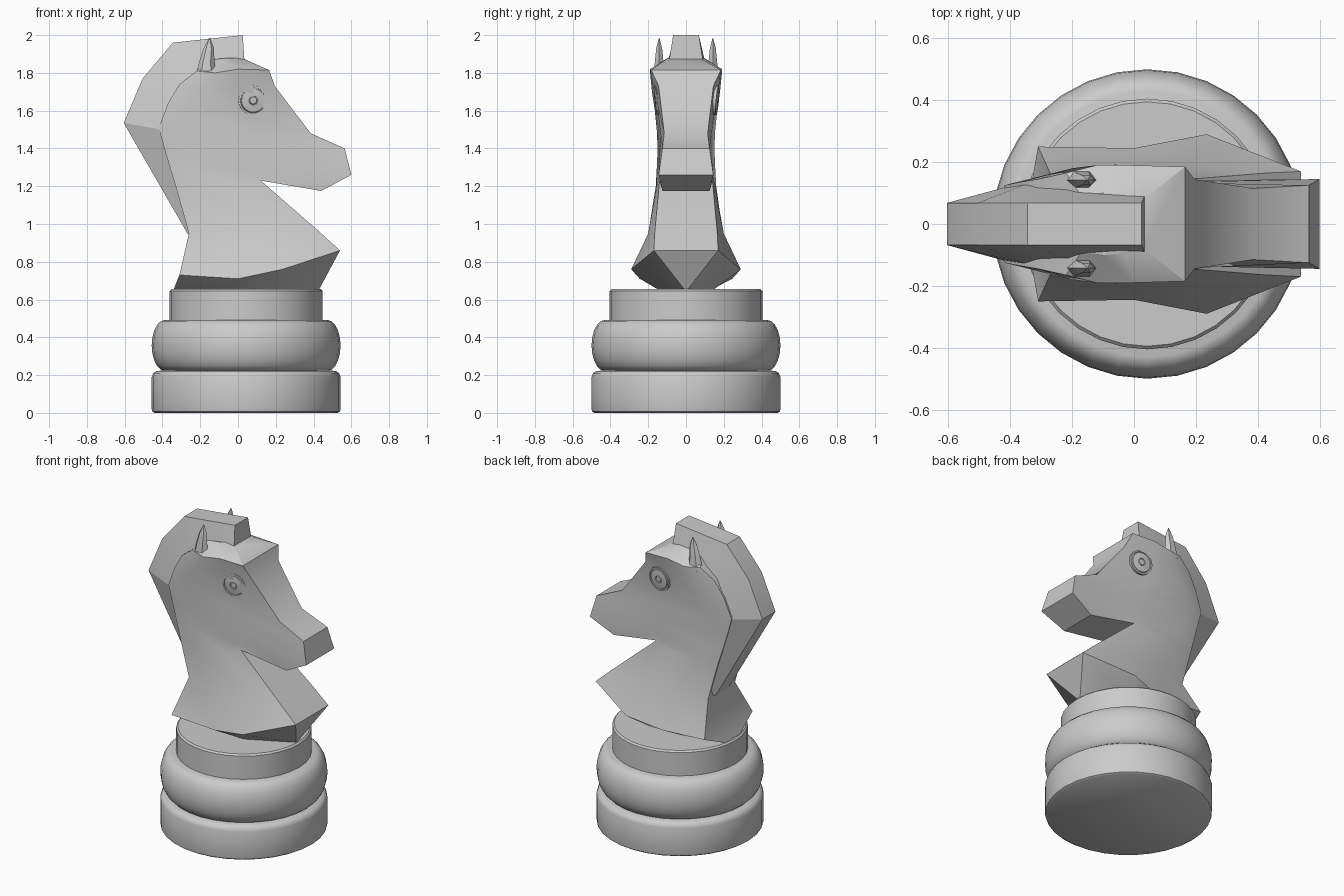
import bpy, bmesh, math
from mathutils import Vector
from mathutils.bvhtree import BVHTree

if "Cube" in bpy.data.objects:
    bpy.data.objects.remove(bpy.data.objects["Cube"])


def finish(name, bm, angle=30):
    bmesh.ops.recalc_face_normals(bm, faces=bm.faces)
    me = bpy.data.meshes.new(name)
    bm.to_mesh(me)
    bm.free()
    ob = bpy.data.objects.new(name, me)
    bpy.context.collection.objects.link(ob)
    bpy.ops.object.select_all(action='DESELECT')
    ob.select_set(True)
    bpy.context.view_layer.objects.active = ob
    bpy.ops.object.shade_smooth_by_angle(angle=math.radians(angle))
    return ob


def skin(bm, rings, capped=True):
    rows = [[bm.verts.new(p) for p in r] for r in rings]
    n = len(rows[0])
    for a, b in zip(rows, rows[1:]):
        for i in range(n):
            j = (i + 1) % n
            bm.faces.new((a[i], a[j], b[j], b[i]))
    if capped:
        bm.faces.new(rows[0])
        bm.faces.new(rows[-1])


def lathe(name, profile, segs=32, angle=40):
    bm = bmesh.new()
    skin(bm, [[(r * math.cos(2 * math.pi * k / segs), r * math.sin(2 * math.pi * k / segs), z)
               for k in range(segs)] for r, z in profile])
    return finish(name, bm, angle)


def mirrored_loft(name, halves, angle=30):
    # each half section runs back to front at +y and is closed by its mirror at -y
    bm = bmesh.new()
    skin(bm, [h + [(x, -y, z) for x, y, z in reversed(h)] for h in halves])
    return finish(name, bm, angle)


# Turned base
bulge = [(0.43 + 0.07 * math.cos(a), 0.357 + 0.135 * math.sin(a))
         for a in (math.pi * (k / 10 - 0.5) for k in range(11))]
for name, prof in (
        ("base_disc", [(0.485, 0), (0.497, 0.008), (0.5, 0.02), (0.5, 0.19),
                       (0.492, 0.21), (0.475, 0.222), (0.43, 0.225)]),
        ("base_bulge", bulge),
        ("base_collar", [(0.405, 0.48), (0.405, 0.645), (0.395, 0.655)])):
    lathe(name, prof).location.x = 0.043

# Neck and head: sections from the foot of the neck to the crown
head = mirrored_loft("neck_and_head", [
    [(-.34, .08, .655), (-.1, .14, .655), (.15, .15, .655), (.43, .01, .655)],
    [(-.31, .25, .73), (0, .245, .71), (.235, .29, .76), (.54, .17, .86)],
    [(-.26, .14, .95), (-.05, .195, .95), (.2, .20, .95), (.43, .165, .96)],
    [(-.33, .135, 1.2), (-.2, .16, 1.2), (0, .155, 1.2), (.12, .14, 1.23)],
    [(-.355, .13, 1.28), (-.22, .155, 1.29), (.12, .14, 1.26), (.44, .125, 1.175)],
    [(-.39, .125, 1.4), (-.27, .15, 1.4), (.13, .135, 1.36), (.60, .145, 1.26)],
    [(-.42, .125, 1.51), (-.3, .155, 1.5), (.1, .135, 1.47), (.565, .125, 1.40)],
    [(-.37, .135, 1.64), (-.26, .165, 1.6), (.03, .15, 1.6), (.385, .115, 1.48)],
    [(-.31, .145, 1.74), (-.2, .18, 1.7), (.02, .175, 1.73), (.195, .145, 1.73)],
    [(-.22, .165, 1.81), (-.12, .19, 1.8), (0, .19, 1.82), (.165, .185, 1.815)],
    [(-.17, .09, 1.86), (-.1, .1, 1.875), (-.03, .095, 1.88), (.03, .08, 1.875)],
])

# Mane: outer crest edge and buried root along the neck
mirrored_loft("mane", [
    [(.025, .068, 2.0), (.035, .092, 1.85)],
    [(-.345, .068, 1.96), (-.2, .115, 1.80)],
    [(-.505, .068, 1.77), (-.345, .130, 1.66)],
    [(-.605, .068, 1.535), (-.405, .122, 1.50)],
    [(-.265, .068, .945), (-.245, .135, .955)],
], 20)

# Ears
for side, tag in ((1, "left"), (-1, "right")):
    bm = bmesh.new()
    skin(bm, [[(cx + r * math.cos(a), side * (.142 + .65 * r * math.sin(a)), z)
               for a in (2 * math.pi * k / 6 for k in range(6))]
              for r, cx, z in ((.055, -.17, 1.78), (.04, -.165, 1.86), (.028, -.155, 1.93), (.003, -.15, 1.985))])
    finish("ear_" + tag, bm)

# Eyes: shallow grooved discs laid on the cheek
me = head.data
tree = BVHTree.FromPolygons([v.co for v in me.vertices], [p.vertices[:] for p in me.polygons])
for side, tag in ((1, "left"), (-1, "right")):
    hit, normal, _, _ = tree.ray_cast(Vector((.08, side, 1.655)), Vector((0, -side, 0)))
    eye = lathe("eye_" + tag, [(.078, -.03), (.078, .008), (.068, .008), (.066, .002), (.062, .008),
                               (.024, .012), (.022, .006), (.018, .012), (.005, .013)], 24)
    if normal.y * side < 0:
        normal = -normal
    eye.rotation_mode = 'QUATERNION'
    eye.rotation_quaternion = normal.to_track_quat('Z', 'Y')
    eye.location = hit
